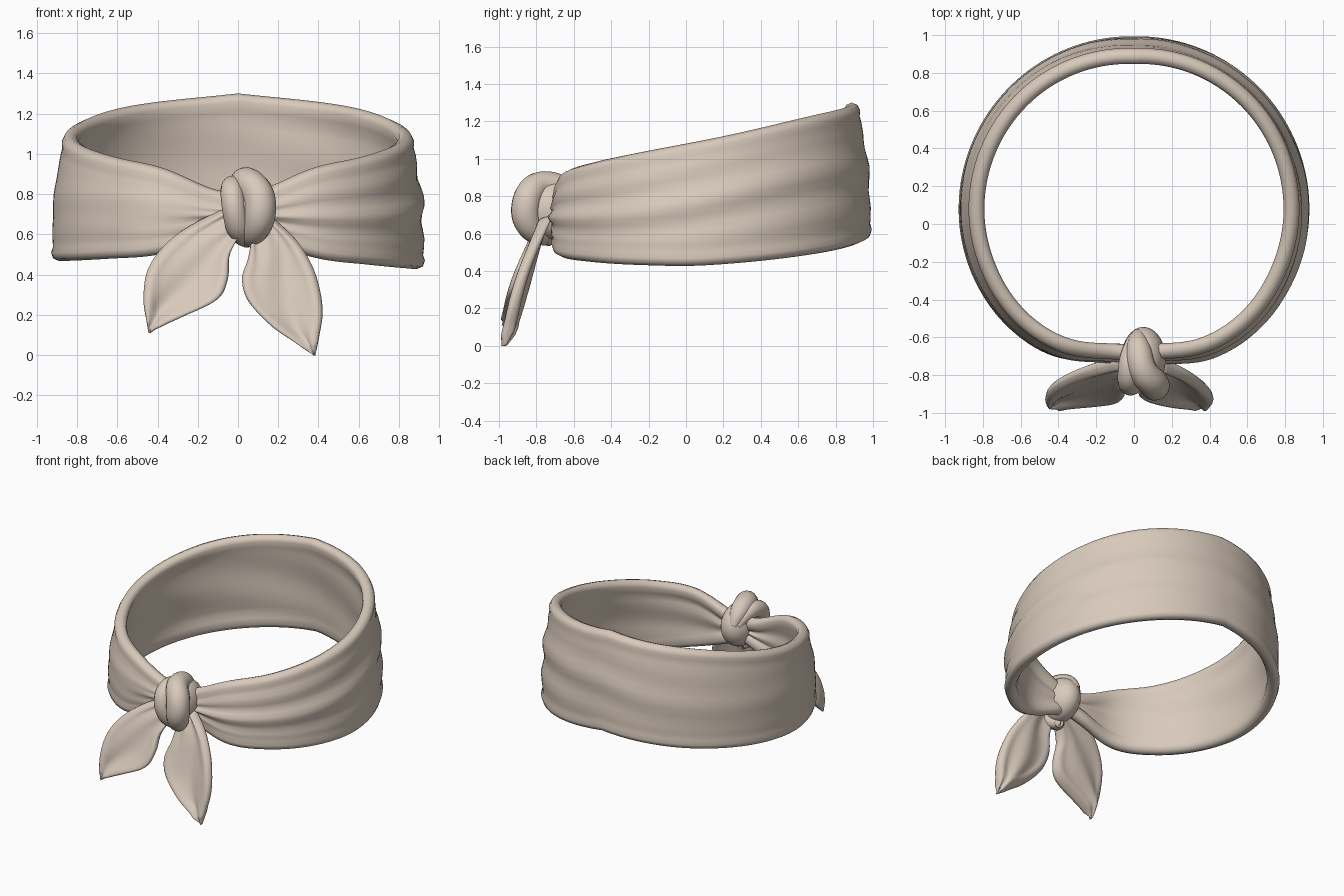
import bpy, bmesh, math
from mathutils import Vector

cube = bpy.data.objects.get("Cube")
if cube:
    bpy.data.objects.remove(cube)


def material(name, rgb):
    m = bpy.data.materials.new(name)
    m.use_nodes = True
    m.diffuse_color = (*rgb, 1)
    m.node_tree.nodes["Principled BSDF"].inputs["Base Color"].default_value = (*rgb, 1)
    return m


CLOTH = material("cream cloth", (0.69, 0.59, 0.50))
TRIM = material("taupe trim", (0.30, 0.26, 0.235))


def sample(keys, t):
    """Smooth curve through rows of (t, values...)."""
    i = 0
    while i < len(keys) - 2 and t > keys[i + 1][0]:
        i += 1
    a, b = keys[i], keys[i + 1]
    p, n = keys[max(i - 1, 0)], keys[min(i + 2, len(keys) - 1)]
    h = b[0] - a[0]
    u = (t - a[0]) / h
    out = []
    for k in range(1, len(a)):
        ma = (b[k] - p[k]) / (b[0] - p[0]) * h
        mb = (n[k] - a[k]) / (n[0] - a[0]) * h
        out.append((2*u**3 - 3*u*u + 1) * a[k] + (u**3 - 2*u*u + u) * ma
                   + (3*u*u - 2*u**3) * b[k] + (u**3 - u*u) * mb)
    return out


def loft(name, rings, is_trim, loop):
    """Join closed rings of points; is_trim(row, column) picks the trim colour."""
    bm = bmesh.new()
    rows = [[bm.verts.new(p) for p in ring] for ring in rings]
    n = len(rows[0])
    for i in range(len(rows) if loop else len(rows) - 1):
        a, b = rows[i], rows[(i + 1) % len(rows)]
        for j in range(n):
            k = (j + 1) % n
            f = bm.faces.new((a[j], a[k], b[k], b[j]))
            f.material_index = int(is_trim(i, j))
    if not loop:
        bm.faces.new(rows[0])
        bm.faces.new(rows[-1]).material_index = 1
    bmesh.ops.recalc_face_normals(bm, faces=bm.faces)
    mesh = bpy.data.meshes.new(name)
    bm.to_mesh(mesh)
    bm.free()
    return finish(name, mesh)


def finish(name, mesh):
    mesh.materials.clear()
    mesh.materials.append(CLOTH)
    mesh.materials.append(TRIM)
    mesh.shade_smooth()
    ob = bpy.data.objects.new(name, mesh)
    bpy.context.collection.objects.link(ob)
    return ob


# Neck band: angle from the knot, wall radius, top, bottom, inward lean
BAND = [(0, .78, .80, .62, 0), (10, .785, .83, .57, 0), (27, .845, .93, .49, .02),
        (45, .865, .98, .465, .025), (68, .865, 1.04, .45, .03), (90, .86, 1.10, .45, .03),
        (135, .84, 1.23, .51, .03), (180, .82, 1.30, .585, .035)]
# rounded trim edge: radial offset and depth below the edge
EDGE = [(.036, .068), (.042, .04), (.03, .012), (0, 0), (-.03, .012), (-.042, .04), (-.034, .085)]
WALL = 13
SEGMENTS = 144


def band_ring(index):
    deg = 360 * index / SEGMENTS
    side = min(deg, 360 - deg)
    ang = math.radians(deg)
    r, top, bottom, lean = sample(BAND, side)
    bottom -= .02 * math.sin(ang)
    pinch = math.exp(-side / 18)
    pts = []

    def add(offset, z):
        f = (z - bottom) / (top - bottom)
        rad = r + offset + lean * (1 - 2 * f)
        pts.append((rad * math.sin(ang), .1 - rad * math.cos(ang), z))

    for off, d in EDGE:
        add(off, top - d)
    for k in range(1, WALL):                       # inside wall, downwards
        f = k / WALL
        add(-.027 + .006 * math.sin(9 * f + 3 * ang),
            (top - .085) * (1 - f) + (bottom + .085) * f)
    for off, d in reversed(EDGE):
        add(off, bottom + d)
    for k in range(1, WALL):                       # outside wall, upwards
        f = k / WALL
        swell = math.sin(math.pi * f)
        folds = .013 * math.sin(15 * f + 1.5 * math.sin(2 * ang)) * (.6 + .4 * math.sin(ang))
        pleats = .02 * pinch * math.sin(19 * f)
        add(.037 + swell * (.018 + folds + pleats),
            (bottom + .068) * (1 - f) + (top - .068) * f)
    return pts


E = len(EDGE)
second = E + WALL - 1
loft("neck_band", [band_ring(i) for i in range(SEGMENTS)],
     lambda i, j: j < E - 1 or second <= j < second + E - 1, True)


# Hanging tails: t, one edge (x, z), other edge (x, z)
RIGHT_TAIL = [(0, -.03, .74, .02, .62), (1, -.24, .64, -.04, .50), (2, -.37, .54, -.05, .38),
              (3, -.45, .42, -.10, .28), (4, -.47, .28, -.27, .195), (5, -.455, .17, -.39, .14),
              (6, -.445, .11, -.435, .11)]
LEFT_TAIL = [(0, .07, .60, .16, .69), (1, .05, .48, .29, .57), (2, .02, .38, .37, .44),
             (3, .05, .27, .41, .31), (4, .16, .15, .42, .20), (5, .29, .06, .405, .10),
             (6, .375, 0, .385, 0)]
RIM_STEPS = [0, .08, .25, .5, .8, 1]
PANEL = 9


def tail(name, keys, tip_z):
    rings, rows = [], 42
    for i in range(rows + 1):
        t = 6 * i / rows
        x0, z0, x1, z1 = sample(keys, t)
        width = math.hypot(x1 - x0, z1 - z0)
        rim = min(.068 * min(1, .25 + t * .5), width * .45)
        cols = [s * rim / width for s in RIM_STEPS]
        inner = cols[-1]
        cols += [inner + (1 - 2 * inner) * k / PANEL for k in range(1, PANEL)]
        cols += [1 - s * rim / width for s in reversed(RIM_STEPS)]
        front, back = [], []
        for s in cols:
            x, z = x0 + (x1 - x0) * s, z0 + (z1 - z0) * s
            d = min(s, 1 - s) * width
            thick = min(.036, width * .4)
            q = min(1, d / max(rim * .5, .0001))
            half = thick * math.sqrt(max(0, 1 - (1 - q) ** 2)) + .001
            if d > rim * .5:
                half -= thick * .35 * min(1, (d - rim * .5) / (rim * .6))
            drop = max(0, (.70 - z) / (.70 - tip_z))
            y = -.745 - .225 * drop - .03 * math.sin(math.pi * min(1, drop))
            dish = .03 * math.sin(math.pi * s) * math.sin(math.pi * t / 6)
            ripple = .012 * math.sin(9 * s + t) * math.sin(math.pi * s)
            y += dish + ripple
            front.append((x, y - half, z - half * .35))
            back.append((x, y + half, z + half * .35))
        rings.append(front + back[::-1])
    n, e = len(cols), len(RIM_STEPS) - 1

    def trim(i, j):
        c = j % n
        if j >= n:
            c = n - 2 - c
        return c < e or c >= n - 1 - e or i > rows * .82
    loft(name, rings, trim, False)


tail("right_tail", RIGHT_TAIL, .11)
tail("left_tail", LEFT_TAIL, 0)


# Knot: a round core with two strands wrapped over it
bm = bmesh.new()
bmesh.ops.create_uvsphere(bm, u_segments=32, v_segments=20, radius=1)
for v in bm.verts:
    v.co = Vector((.05 + .118 * v.co.x, -.715 + .17 * v.co.y, .725 + .155 * v.co.z))
core = bpy.data.meshes.new("knot_core")
bm.to_mesh(core)
bm.free()
finish("knot_core", core)


def strand(name, points):
    """Tube through (x, y, z, radius) points."""
    curve = bpy.data.curves.new(name, "CURVE")
    curve.dimensions = "3D"
    curve.bevel_depth = 1
    curve.bevel_resolution = 6
    curve.resolution_u = 8
    curve.use_fill_caps = True
    sp = curve.splines.new("NURBS")
    sp.points.add(len(points) - 1)
    for p, (x, y, z, r) in zip(sp.points, points):
        p.co = (x, y, z, 1)
        p.radius = r
    sp.order_u = 3
    sp.use_endpoint_u = True
    ob = bpy.data.objects.new(name, curve)
    bpy.context.collection.objects.link(ob)
    bpy.context.view_layer.update()
    mesh = bpy.data.meshes.new_from_object(ob.evaluated_get(bpy.context.evaluated_depsgraph_get()))
    bpy.data.objects.remove(ob)
    finish(name, mesh)


strand("knot_over_strand", [(.02, -.58, .76, .03), (.02, -.64, .84, .07), (.04, -.78, .87, .075),
                            (.11, -.85, .80, .08), (.11, -.86, .67, .08), (.06, -.78, .58, .06),
                            (.03, -.72, .56, .02)])
strand("knot_under_strand", [(.0, -.60, .76, .03), (-.02, -.68, .84, .055), (-.03, -.82, .83, .06),
                             (-.02, -.86, .72, .06), (.01, -.80, .60, .065), (.05, -.72, .56, .03)])
